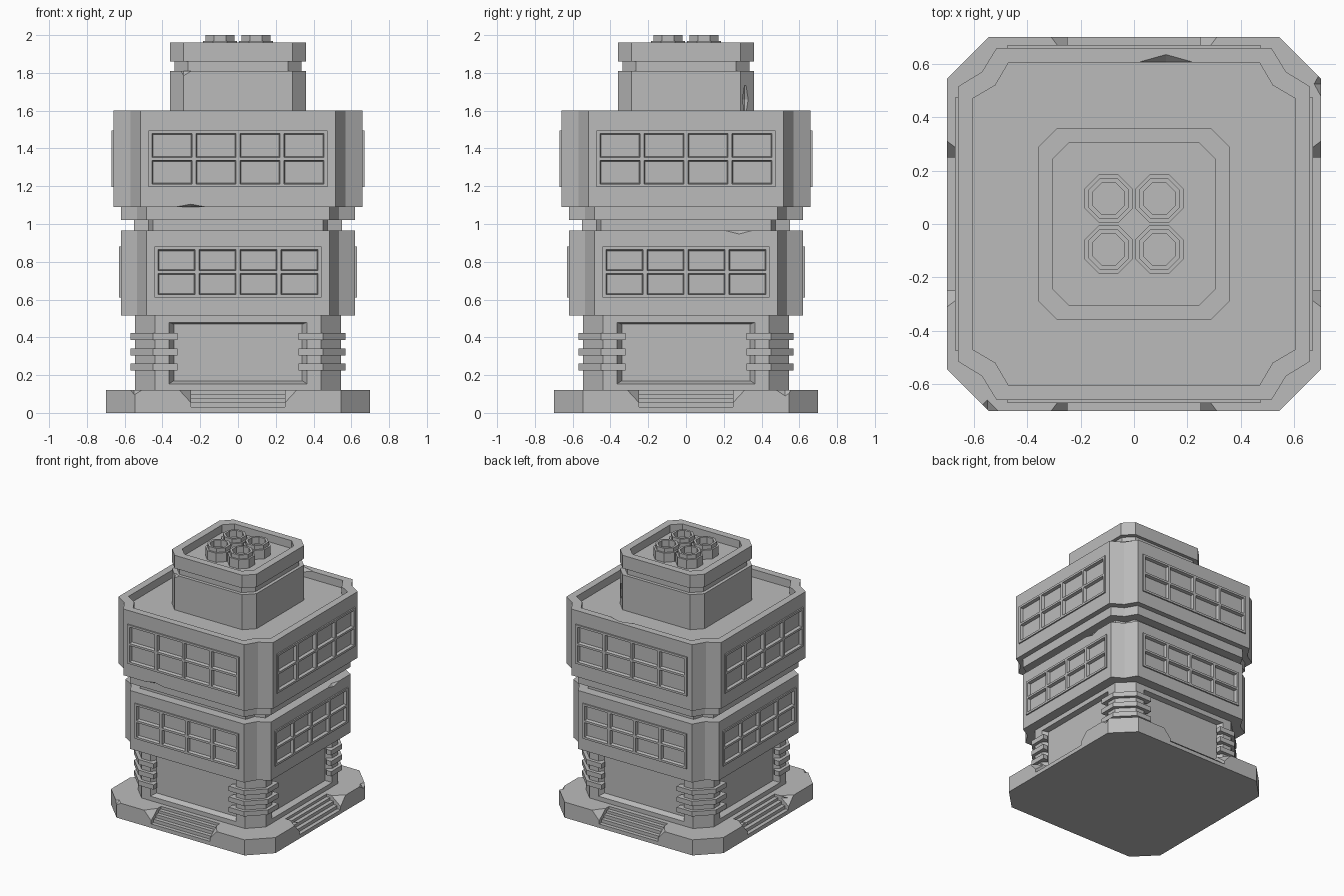
import bpy, bmesh
from math import pi
from mathutils import Matrix, Vector

if "Cube" in bpy.data.objects:
    bpy.data.objects.remove(bpy.data.objects["Cube"], do_unlink=True)

GREY = (0.5, 0.5, 0.5, 1)
grey = bpy.data.materials.new("plain grey")
grey.use_nodes = True
grey.diffuse_color = GREY
grey.node_tree.nodes["Principled BSDF"].inputs["Base Color"].default_value = GREY

TURNS = [Matrix.Rotation(k * pi / 2, 4, 'Z') for k in range(4)]


def plan(points):
    """Repeat one corner's points around all four corners."""
    return [(t @ Vector((x, y, 0))).to_2d() for t in TURNS for x, y in points]


def octagon(half, side):
    return plan([(half, side), (side, half)])


def notched(half, side, corner):
    return plan([(half, side), (corner, corner), (side, half)])


def level(outline, z):
    return [(x, y, z) for x, y in outline]


def loft(bm, rings, place=Matrix()):
    """Skin a stack of rings and close both ends."""
    rows = [[bm.verts.new(place @ Vector(p)) for p in r] for r in rings]
    n = len(rows[0])
    for a, b in zip(rows, rows[1:]):
        for i in range(n):
            j = (i + 1) % n
            bm.faces.new((a[i], a[j], b[j], b[i]))
    bm.faces.new(rows[0][::-1])
    bm.faces.new(rows[-1])


def finish(bm, name):
    bmesh.ops.recalc_face_normals(bm, faces=bm.faces)
    mesh = bpy.data.meshes.new(name)
    bm.to_mesh(mesh)
    bm.free()
    mesh.materials.append(grey)
    obj = bpy.data.objects.new(name, mesh)
    bpy.context.collection.objects.link(obj)
    return obj


def solid(name, *steps):
    bm = bmesh.new()
    loft(bm, [level(o, z) for o, z in steps])
    return finish(bm, name)


def cut(obj, bm):
    """Carve the shape in bm out of an object."""
    tool = finish(bm, "cutter")
    tool.hide_render = True
    mod = obj.modifiers.new("cut", 'BOOLEAN')
    mod.operation, mod.solver, mod.object = 'DIFFERENCE', 'EXACT', tool
    bpy.context.view_layer.objects.active = obj
    bpy.ops.object.modifier_apply(modifier=mod.name)
    bpy.data.objects.remove(tool, do_unlink=True)


def panel(w, low, high, y):
    return [(-w, y, low), (w, y, low), (w, y, high), (-w, y, high)]


def cut_panels(obj, front, back):
    bm = bmesh.new()
    for t in TURNS:
        loft(bm, [front, back], t)
    cut(obj, bm)


def chip(obj, center, size):
    """Small worn notch on an edge."""
    bm = bmesh.new()
    for axis in range(3):
        for sign in (-1, 1):
            p = Vector(center)
            p[axis] += sign * size[axis]
            bm.verts.new(p)
    bmesh.ops.convex_hull(bm, input=bm.verts)
    cut(obj, bm)


def windows(name, wall, w, low, high, cols=4, rows=2, bar=0.02):
    """Framed panes on all four sides."""
    def spans(a, b, n, gap):
        pane = (b - a - gap * (n + 1)) / n
        edges = [a]
        for i in range(n):
            start = a + gap + i * (pane + gap)
            edges += [start, start + pane]
        return edges + [b]

    bm = bmesh.new()
    xs, zs = spans(-w, w, cols, bar), spans(low, high, rows, 0.016)
    for t in TURNS:
        grid = [[bm.verts.new(t @ Vector((x, -wall - 0.01, z))) for x in xs] for z in zs]
        faces, panes = [], []
        for r in range(len(zs) - 1):
            for c in range(len(xs) - 1):
                f = bm.faces.new((grid[r][c], grid[r][c + 1],
                                  grid[r + 1][c + 1], grid[r + 1][c]))
                faces.append(f)
                if r % 2 and c % 2:
                    panes.append(f)
        rim = [e for f in faces for e in f.edges if e.is_boundary]
        ext = bmesh.ops.extrude_edge_only(bm, edges=list(set(rim)))
        moved = [v for v in ext["geom"] if isinstance(v, bmesh.types.BMVert)]
        bmesh.ops.translate(bm, verts=moved, vec=t @ Vector((0, 0.05, 0)))
        bm.normal_update()
        bmesh.ops.inset_individual(bm, faces=panes, thickness=0.008, depth=-0.022)
    return finish(bm, name)


# Plinth with a flight of steps and flared cheeks on each side
base_plan = octagon(0.70, 0.545)
base = solid("base", (base_plan, 0), (base_plan, 0.12))
profile = [(-0.75, 0.03)]
y = -0.67
for z in (0.03, 0.055, 0.08, 0.10):
    profile += [(y, z), (y, z + 0.025 if z < 0.06 else z + 0.02)]
    y += 0.03
profile[-1] = (profile[-1][0], 0.2)
profile.append((-0.75, 0.2))
bm = bmesh.new()
for t in TURNS:
    loft(bm, [[(x, py, pz) for py, pz in profile] for x in (-0.25, 0.25)], t)
cut(base, bm)
bm = bmesh.new()
for t in TURNS:
    for s in (-1, 1):
        mid = Vector((s * 0.25, -0.66, 0.0875))
        tips = [(0.31, -0.7, 0.12), (0.25, -0.7, 0.055), (0.25, -0.62, 0.12), (0.25, -0.7, 0.12)]
        vs = [bm.verts.new(t @ (mid + 1.5 * (Vector((s * a, b, c)) - mid))) for a, b, c in tips]
        bmesh.ops.convex_hull(bm, input=vs)
cut(base, bm)
chip(base, (0.70, 0.525, 0.12), (0.025, 0.045, 0.03))
chip(base, (-0.55, -0.70, 0.12), (0.04, 0.04, 0.025))

# Ground floor with sunken bevelled panels
wall_plan = octagon(0.545, 0.44)
ground = solid("ground_floor", (wall_plan, 0.10), (wall_plan, 0.53))
cut_panels(ground, panel(0.375, 0.148, 0.482, -0.56), panel(0.34, 0.17, 0.47, -0.505))

# Corner bands
bm = bmesh.new()
band = [(0.32, -0.57), (0.45, -0.57), (0.57, -0.45), (0.57, -0.32), (0.53, -0.32),
        (0.43, -0.43), (0.32, -0.53)]
for z in (0.225, 0.305, 0.387):
    for t in TURNS:
        loft(bm, [level(band, z), level(band, z + 0.037)], t)
finish(bm, "corner_bands")

# Lower storey
low_plan = notched(0.62, 0.485, 0.535)
lower = solid("lower_storey", (low_plan, 0.515), (low_plan, 0.965))
cut_panels(lower, panel(0.435, 0.62, 0.87, -0.7), panel(0.435, 0.62, 0.87, -0.59))
chip(lower, (0.62, 0.28, 0.965), (0.02, 0.07, 0.018))
windows("lower_windows", 0.62, 0.443, 0.61, 0.88)

# Neck and ledge between the storeys
neck_plan = notched(0.55, 0.45, 0.475)
solid("neck", (neck_plan, 0.95), (neck_plan, 1.03))
solid("ledge", (low_plan, 1.02), (low_plan, 1.095))

# Upper storey with parapet and sunken roof
up_plan = notched(0.66, 0.515, 0.57)
roof_plan = notched(0.605, 0.47, 0.52)
upper = solid("upper_storey", (up_plan, 1.09), (up_plan, 1.6), (roof_plan, 1.6), (roof_plan, 1.54))
cut_panels(upper, panel(0.465, 1.205, 1.485, -0.7), panel(0.465, 1.205, 1.485, -0.63))
chip(upper, (-0.25, -0.66, 1.09), (0.08, 0.025, 0.015))
chip(upper, (0.12, 0.607, 1.6), (0.1, 0.028, 0.03))
windows("upper_windows", 0.66, 0.475, 1.195, 1.495)

# Roof tower with groove and raised rim
body, groove, well = octagon(0.36, 0.288), octagon(0.335, 0.265), octagon(0.305, 0.243)
tower = solid("roof_tower", (body, 1.5), (body, 1.81), (groove, 1.81), (groove, 1.86),
              (body, 1.86), (body, 1.96), (well, 1.96), (well, 1.9))
chip(tower, (0.33, 0.31, 1.66), (0.03, 0.03, 0.1))
chip(tower, (-0.288, -0.36, 1.81), (0.04, 0.02, 0.025))

# Four octagonal vents
bm = bmesh.new()
steps = [(0.09, 1.88), (0.09, 1.97), (0.077, 1.97), (0.077, 2.0), (0.06, 2.0), (0.06, 1.95)]
for x in (-0.095, 0.095):
    for y in (-0.095, 0.095):
        loft(bm, [level(octagon(r, r * 0.414), z) for r, z in steps],
             Matrix.Translation((x, y, 0)))
finish(bm, "roof_vents")
